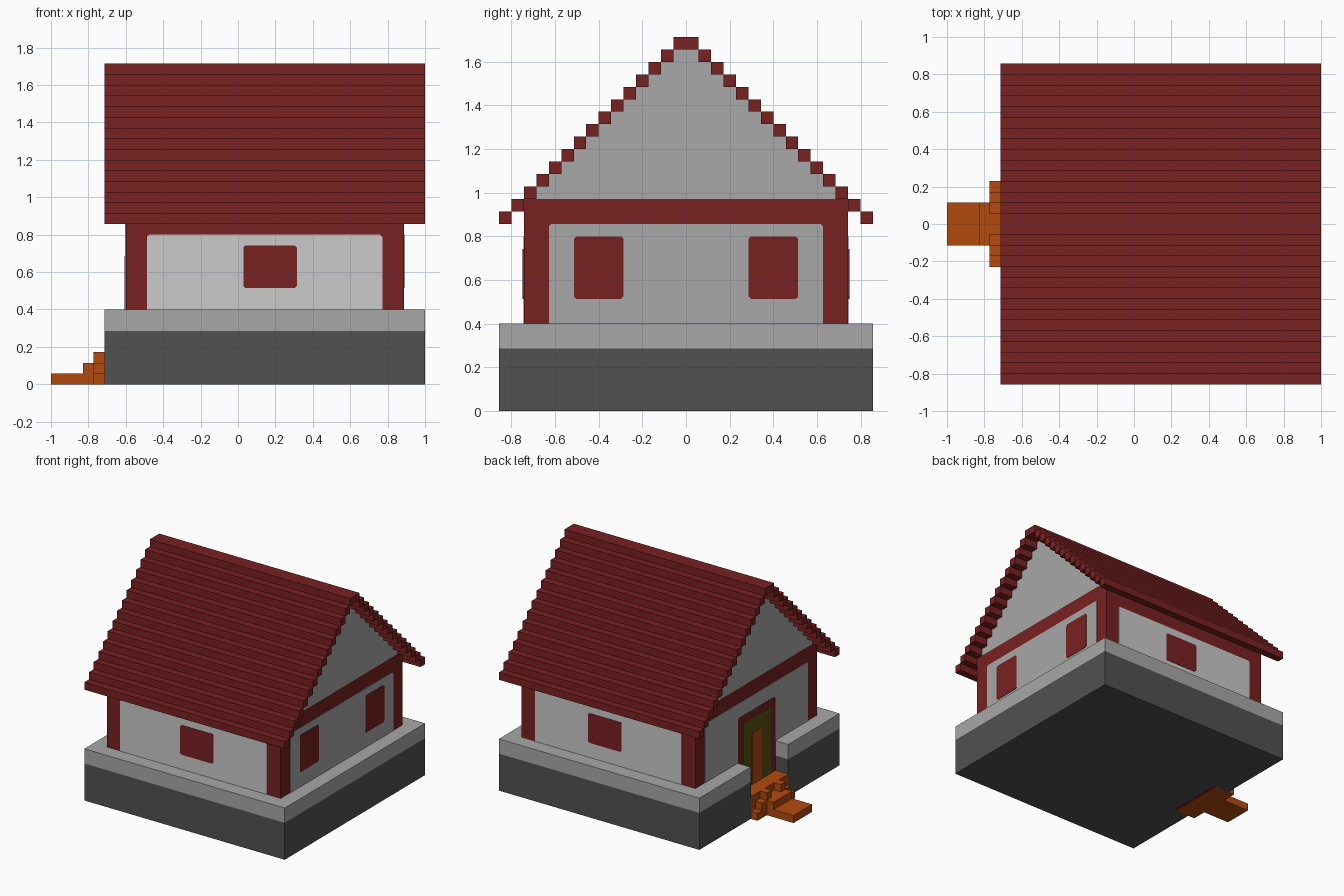
import bpy, bmesh

if "Cube" in bpy.data.objects:
    bpy.data.objects.remove(bpy.data.objects["Cube"])

U = 2 / 35  # module of the blocky design


def material(name, *rgb):
    lin = [(c / 255 / 12.92) if c < 11 else ((c / 255 + 0.055) / 1.055) ** 2.4 for c in rgb]
    m = bpy.data.materials.new(name)
    m.diffuse_color = (*lin, 1)
    m.use_nodes = True
    m.node_tree.nodes["Principled BSDF"].inputs["Base Color"].default_value = m.diffuse_color
    return m


RED = material("dark red", 121, 33, 33)
WHITE = material("pale grey", 202, 202, 202)
GREY = material("mid grey", 169, 168, 168)
STONE = material("dark grey", 81, 81, 81)
ORANGE = material("orange wood", 178, 74, 13)
OLIVE = material("olive", 88, 80, 14)


def finish(name, bm, mat):
    bmesh.ops.recalc_face_normals(bm, faces=bm.faces)
    me = bpy.data.meshes.new(name)
    bm.to_mesh(me)
    bm.free()
    me.materials.append(mat)
    ob = bpy.data.objects.new(name, me)
    bpy.context.collection.objects.link(ob)
    return ob


def prism(bm, pts, vec):
    """Extrude a closed polygon of 3D points along vec."""
    f = bm.faces.new([bm.verts.new([c * U for c in p]) for p in pts])
    ext = bmesh.ops.extrude_face_region(bm, geom=[f], use_keep_orig=True)
    verts = [e for e in ext["geom"] if isinstance(e, bmesh.types.BMVert)]
    bmesh.ops.translate(bm, verts=verts, vec=[c * U for c in vec])


def box(bm, x0, x1, y0, y1, z0, z1):
    prism(bm, [(x0, y0, z0), (x1, y0, z0), (x1, y1, z0), (x0, y1, z0)], (0, 0, z1 - z0))


def boxes(name, mat, *dims):
    bm = bmesh.new()
    for d in dims:
        box(bm, *d)
    return finish(name, bm, mat)


def plate(name, mat, side, a0, a1, z0, z1, t=0.05, top=0.2, bottom=0.0):
    """Thin plate with clipped corners on one wall side: front, back, left, right."""
    outline = [(a0 + bottom, z0), (a1 - bottom, z0), (a1, z0 + bottom), (a1, z1 - top),
               (a1 - top, z1), (a0 + top, z1), (a0, z1 - top), (a0, z0 + bottom)]
    outline = list(dict.fromkeys(outline))
    pos, sign = {"front": (-13, -1), "back": (13, 1), "left": (-10.5, -1), "right": (15.5, 1)}[side]
    bm = bmesh.new()
    if side in ("front", "back"):
        prism(bm, [(a, pos, z) for a, z in outline], (0, sign * t, 0))
    else:
        prism(bm, [(pos, a, z) for a, z in outline], (sign * t, 0, 0))
    finish(name, bm, mat)


# Plinth: U-shaped plan with a notch for the entrance
plan = [(-12.5, -15), (17.5, -15), (17.5, 15), (-12.5, 15),
        (-12.5, 4), (-10, 4), (-10, -4), (-12.5, -4)]
for name, mat, z0, z1 in (("plinth_base", STONE, 0, 5), ("plinth_cap", GREY, 5, 7)):
    bm = bmesh.new()
    prism(bm, [(x, y, z0) for x, y in plan], (0, 0, z1 - z0))
    finish(name, bm, mat)

# House body in frame red, with plaster panels and shutters laid on
boxes("timber_walls", RED, (-10.5, 15.5, -13, 13, 7, 15), (-10.5, 15.5, -13, 13, 15, 17))
for side in ("front", "back"):
    plate(side + "_panel", WHITE, side, -8.5, 13.5, 7, 14)
    plate(side + "_window", RED, side, 0.5, 5.5, 9, 13, 0.1, 0.2, 0.2)
for side in ("left", "right"):
    plate(side + "_panel", GREY, side, -11, 11, 7, 15)
for n, y in enumerate((-9, 5)):
    plate(f"right_window_{n + 1}", RED, "right", y, y + 4, 9, 14, 0.1, 0.2, 0.2)

# Door: wall strip reaching the ground, frame, olive surround and wooden leaf
boxes("door_wall", RED, (-10.5, -10, -4, 4, 0, 7))
plate("door_frame", RED, "left", -4, 4, 3, 13, 0.08)
plate("door_surround", OLIVE, "left", -3, 3, 3, 12, 0.11)
plate("door_leaf", ORANGE, "left", -1, 1, 3, 10, 0.14)

# Gable infill, stepped to follow the roof
boxes("gable_wall", GREY, *[(-10.5, 15.5, k - 14, 14 - k, 15 + k, 16 + k) for k in range(2, 14)])

# Roof: stepped courses mirrored over the ridge
courses = [(-12.5, 17.5, -1, 1, 29, 30)]
for k in range(14):
    for s in (-1, 1):
        y0, y1 = sorted((s * (14 - k), s * (15 - k)))
        courses.append((-12.5, 17.5, y0, y1, 15 + k, 16 + k))
boxes("roof_courses", RED, *courses)

# Entrance steps and landing
boxes("entrance_steps", ORANGE,
      (-17.5, -13.5, -2, 2, 0, 1),
      (-14.5, -13.5, -2, 2, 1, 2),
      (-13.5, -12.5, -4, 4, 0, 1),
      (-13.5, -12.5, -3, 3, 1, 2),
      (-13.5, -12.5, -2, -1, 2, 3),
      (-13.5, -12.5, 1, 2, 2, 3),
      (-12.5, -10.5, -4, 4, 0, 3))
